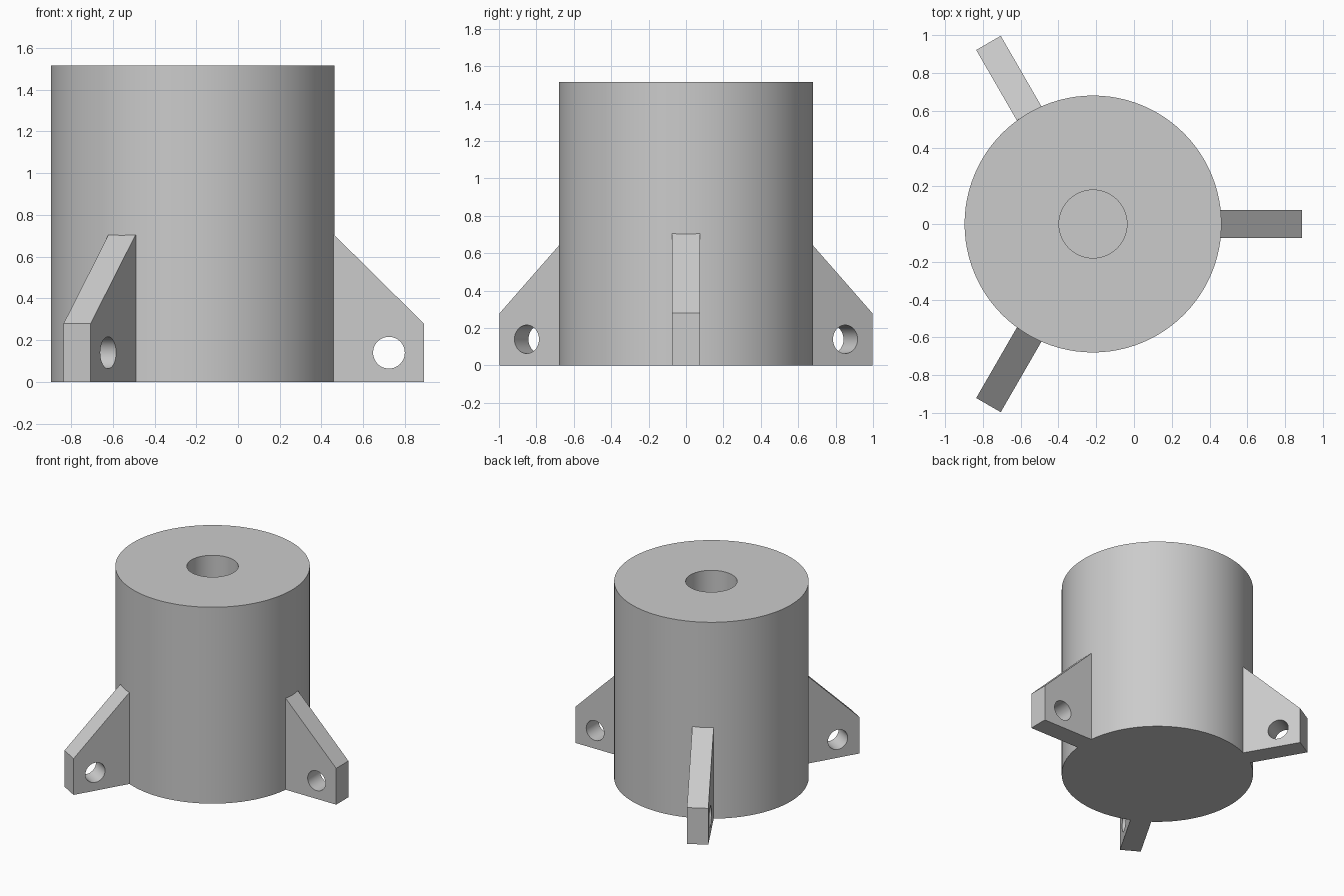
import bpy, bmesh, math
from mathutils import Matrix, Vector

cube = bpy.data.objects.get("Cube")
if cube:
    bpy.data.objects.remove(cube, do_unlink=True)

CENTRE_X = -0.217
RADIUS, HEIGHT = 0.68, 1.515
BORE_RADIUS, BORE_FLOOR = 0.18, 0.28
FIN_THICKNESS = 0.15

grey = bpy.data.materials.new("plain grey")
grey.use_nodes = True
colour = (0.6, 0.6, 0.6, 1)
grey.diffuse_color = colour
grey.node_tree.nodes["Principled BSDF"].inputs["Base Color"].default_value = colour


def make_object(name, bm):
    bmesh.ops.recalc_face_normals(bm, faces=bm.faces)
    mesh = bpy.data.meshes.new(name)
    bm.to_mesh(mesh)
    bm.free()
    mesh.materials.append(grey)
    obj = bpy.data.objects.new(name, mesh)
    bpy.context.collection.objects.link(obj)
    return obj


def select_only(obj):
    bpy.ops.object.select_all(action='DESELECT')
    obj.select_set(True)
    bpy.context.view_layer.objects.active = obj


def smooth(obj):
    select_only(obj)
    bpy.ops.object.shade_smooth_by_angle(angle=math.radians(30))


# Body: a solid drum with a blind bore in the top, turned from a profile
bm = bmesh.new()
profile = [(0, 0), (RADIUS, 0), (RADIUS, HEIGHT), (BORE_RADIUS, HEIGHT),
           (BORE_RADIUS, BORE_FLOOR), (0, BORE_FLOOR)]
verts = [bm.verts.new((r, 0, z)) for r, z in profile]
edges = [bm.edges.new(pair) for pair in zip(verts, verts[1:])]
bmesh.ops.spin(bm, geom=verts + edges, cent=(0, 0, 0), axis=(0, 0, 1),
               angle=math.tau, steps=96)
bmesh.ops.remove_doubles(bm, verts=bm.verts, dist=0.0001)
body = make_object("body", bm)
body.location.x = CENTRE_X
smooth(body)

# Cutter for the cross hole in each fin
bm = bmesh.new()
bmesh.ops.create_cone(bm, cap_ends=True, segments=48, radius1=0.076, radius2=0.076,
                      depth=0.5, matrix=Matrix.Translation((0.94, 0, 0.14))
                      @ Matrix.Rotation(math.pi / 2, 4, 'X'))
cutter = make_object("hole_cutter", bm)
cutter.hide_render = True

# Fins: sloped mounting lugs spaced evenly around the body
fin_outline = [(0.6, 0), (1.107, 0), (1.107, 0.28), (0.677, 0.705), (0.6, 0.705)]
for i, name in enumerate(("left_fin", "back_fin", "front_fin")):
    bm = bmesh.new()
    face = bm.faces.new([bm.verts.new((r, -FIN_THICKNESS / 2, z)) for r, z in fin_outline])
    side = bmesh.ops.extrude_face_region(bm, geom=[face])
    moved = [g for g in side["geom"] if isinstance(g, bmesh.types.BMVert)]
    bmesh.ops.translate(bm, verts=moved, vec=Vector((0, FIN_THICKNESS, 0)))
    fin = make_object(name, bm)
    hole = fin.modifiers.new("hole", 'BOOLEAN')
    hole.operation = 'DIFFERENCE'
    hole.solver = 'EXACT'
    hole.object = cutter
    bpy.context.view_layer.update()
    select_only(fin)
    bpy.ops.object.modifier_apply(modifier="hole")
    smooth(fin)
    fin.location.x = CENTRE_X
    fin.rotation_euler.z = i * math.tau / 3

bpy.data.objects.remove(cutter, do_unlink=True)
